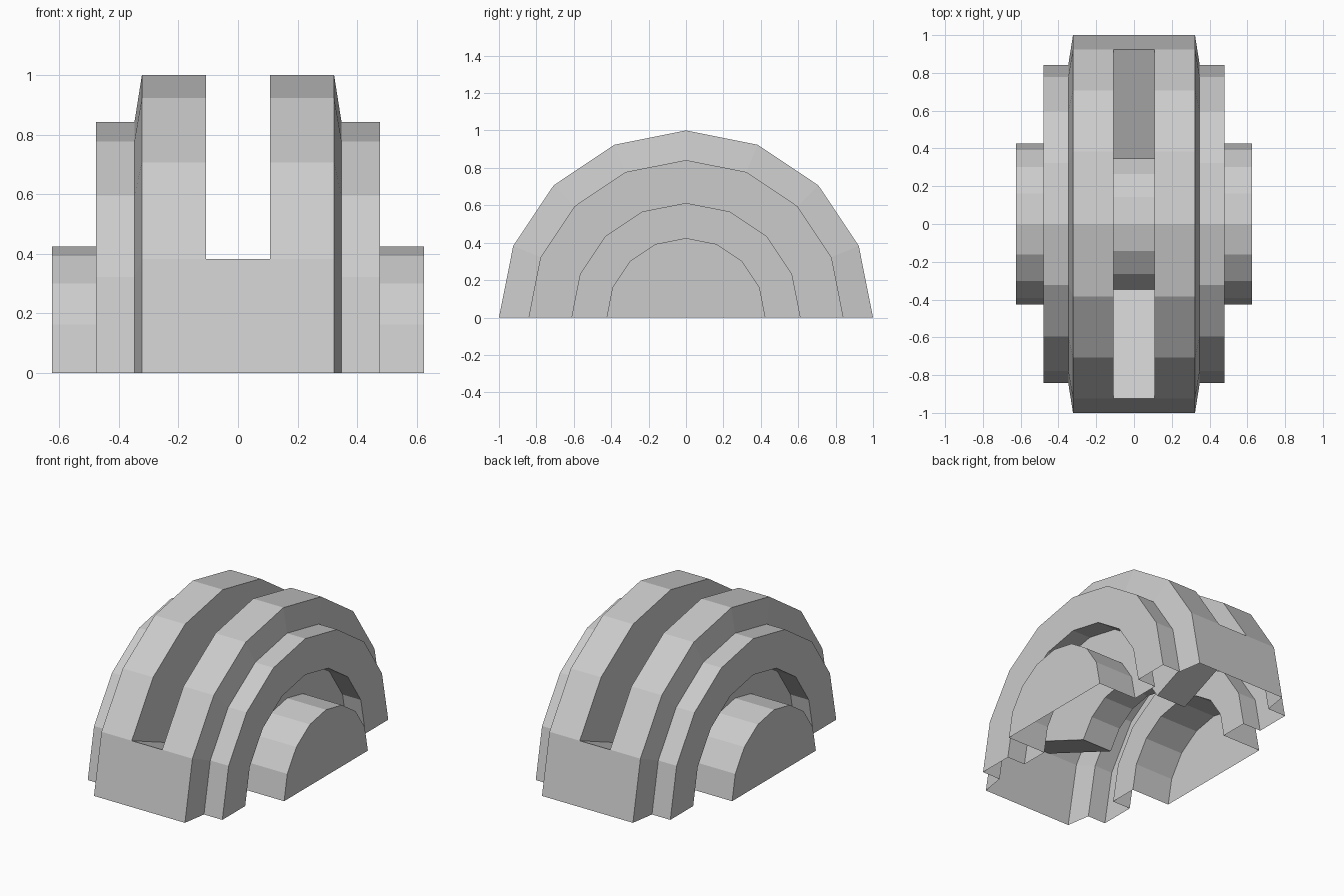
import bpy, bmesh, math

if "Cube" in bpy.data.objects:
    bpy.data.objects.remove(bpy.data.objects["Cube"])

SEG = 8            # facets over the half turn
SLOT = 0.108       # half width of the central slot
FLOOR = 0.374      # radius of the slot floor

# Half profile (x, radius): hub cap, hub, recess, side ring, chamfer, outer rim
SIDE = [(0.625, 0), (0.625, 0.425), (0.348, 0.425), (0.348, 0.61),
        (0.478, 0.61), (0.478, 0.842), (0.348, 0.842), (0.323, 1), (SLOT, 1)]


def point(x, r, i):
    a = math.pi * i / SEG
    return (x, r * math.cos(a), r * math.sin(a))


def add_face(bm, pts, flip=False):
    unique = list(dict.fromkeys(pts))
    if flip:
        unique.reverse()
    bm.faces.new([bm.verts.new(p) for p in unique])


def make_object(name, bm):
    bmesh.ops.remove_doubles(bm, verts=bm.verts, dist=1e-4)
    mesh = bpy.data.meshes.new(name)
    bm.to_mesh(mesh)
    bm.free()
    obj = bpy.data.objects.new(name, mesh)
    bpy.context.collection.objects.link(obj)
    obj.location.z = 0
    return obj


# Stepped half-wheel shell, open underneath
bm = bmesh.new()
for s in (1, -1):
    for i in range(SEG):
        closed = i in (0, SEG - 1)
        # end facets run across the middle, the others drop into the slot
        prof = SIDE + ([(0, 1)] if closed else [(SLOT, FLOOR), (0, FLOOR)])
        for (x0, r0), (x1, r1) in zip(prof, prof[1:]):
            add_face(bm, [point(s * x0, r0, i), point(s * x1, r1, i),
                          point(s * x1, r1, i + 1), point(s * x0, r0, i + 1)],
                     flip=s < 0)

# Sloping plates that close the two ends of the slot
for i, flip in ((1, False), (SEG - 1, True)):
    add_face(bm, [point(-SLOT, FLOOR, i), point(SLOT, FLOOR, i),
                  point(SLOT, 1, i), point(-SLOT, 1, i)], flip)

make_object("slotted_half_wheel", bm)
